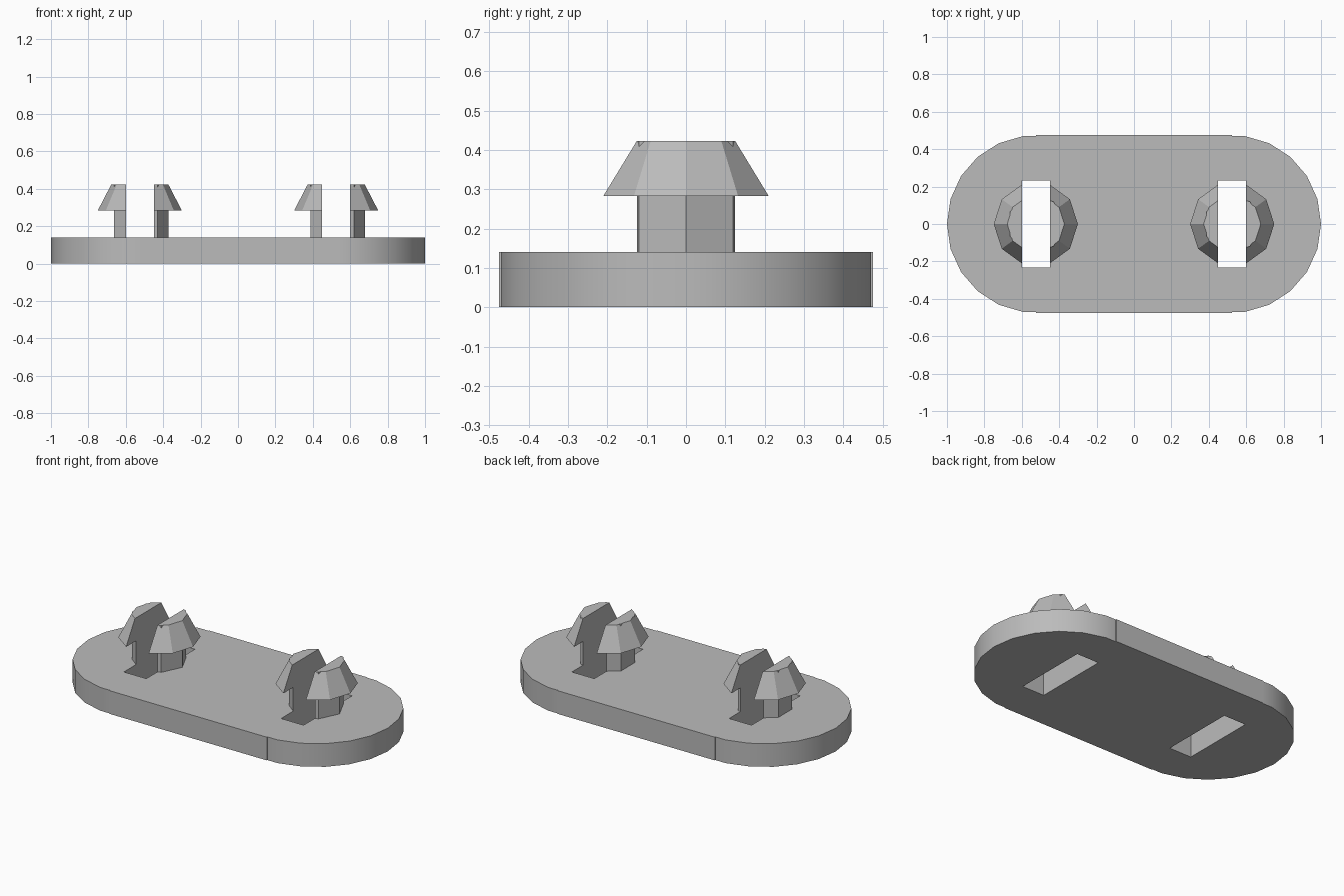
import bpy
import bmesh
from math import cos, sin, pi, radians

if "Cube" in bpy.data.objects:
    bpy.data.objects.remove(bpy.data.objects["Cube"], do_unlink=True)

PLATE_TOP, PEG_TOP, HEAD_BASE = 0.14, 0.422, 0.283
PEG_X, END_RADIUS = 0.525, 0.475
STEM_RADIUS, HEAD_RADIUS = 0.153, 0.225

grey = bpy.data.materials.new("plain grey")
grey.use_nodes = True
grey.diffuse_color = (0.5, 0.5, 0.5, 1)
grey.node_tree.nodes["Principled BSDF"].inputs["Base Color"].default_value = (0.5, 0.5, 0.5, 1)


def ring(radius, sides):
    return [(radius * cos(2 * pi * i / sides), radius * sin(2 * pi * i / sides))
            for i in range(sides)]


def loft(name, x, lower, z0, upper, z1):
    """Solid between two outlines with the same number of points."""
    bm = bmesh.new()
    low = [bm.verts.new((px, py, z0)) for px, py in lower]
    top = [bm.verts.new((px, py, z1)) for px, py in upper]
    bm.faces.new(low[::-1])
    bm.faces.new(top)
    n = len(low)
    for i in range(n):
        j = (i + 1) % n
        bm.faces.new((low[i], low[j], top[j], top[i]))
    mesh = bpy.data.meshes.new(name)
    bm.to_mesh(mesh)
    bm.free()
    mesh.materials.append(grey)
    obj = bpy.data.objects.new(name, mesh)
    obj.location.x = x
    bpy.context.collection.objects.link(obj)
    return obj


def activate(obj):
    bpy.ops.object.select_all(action='DESELECT')
    obj.select_set(True)
    bpy.context.view_layer.objects.active = obj


def combine(obj, other, operation):
    activate(obj)
    mod = obj.modifiers.new("combine", 'BOOLEAN')
    mod.operation, mod.solver, mod.object = operation, 'EXACT', other
    bpy.ops.object.modifier_apply(modifier=mod.name)


# Plate: straight middle with faceted round ends
step = 2 * pi / 22
half = [(PEG_X + END_RADIUS * cos(k * step), END_RADIUS * sin(k * step))
        for k in range(-5, 6)]
half += [(PEG_X, half[-1][1]), (PEG_X, END_RADIUS)]
half.insert(0, (PEG_X, half[0][1]))
half.insert(0, (PEG_X, -END_RADIUS))
outline = half + [(-x, -y) for x, y in half]
plate = loft("plate", 0, outline, 0, outline, PLATE_TOP)

slot_outline = [(-0.075, -0.232), (0.075, -0.232), (0.075, 0.232), (-0.075, 0.232)]
parts = [plate]
for side, x in (("right", -PEG_X), ("left", PEG_X)):
    # Split peg: stem running up through a tapered head
    stem = ring(STEM_RADIUS, 7)
    peg = loft(side + "_peg", x, stem, PLATE_TOP, stem, PEG_TOP)
    head = loft("head", x, ring(HEAD_RADIUS, 10), HEAD_BASE, ring(STEM_RADIUS, 10), PEG_TOP)
    combine(peg, head, 'UNION')

    # Slot through peg and plate
    slot = loft("slot_cutter", x, slot_outline, -0.1, slot_outline, 0.6)
    slot.hide_render = True
    combine(peg, slot, 'DIFFERENCE')
    combine(plate, slot, 'DIFFERENCE')
    for helper in (head, slot):
        bpy.data.objects.remove(helper, do_unlink=True)
    parts.append(peg)

for part in parts:
    activate(part)
    bpy.ops.object.shade_smooth_by_angle(angle=radians(30))
